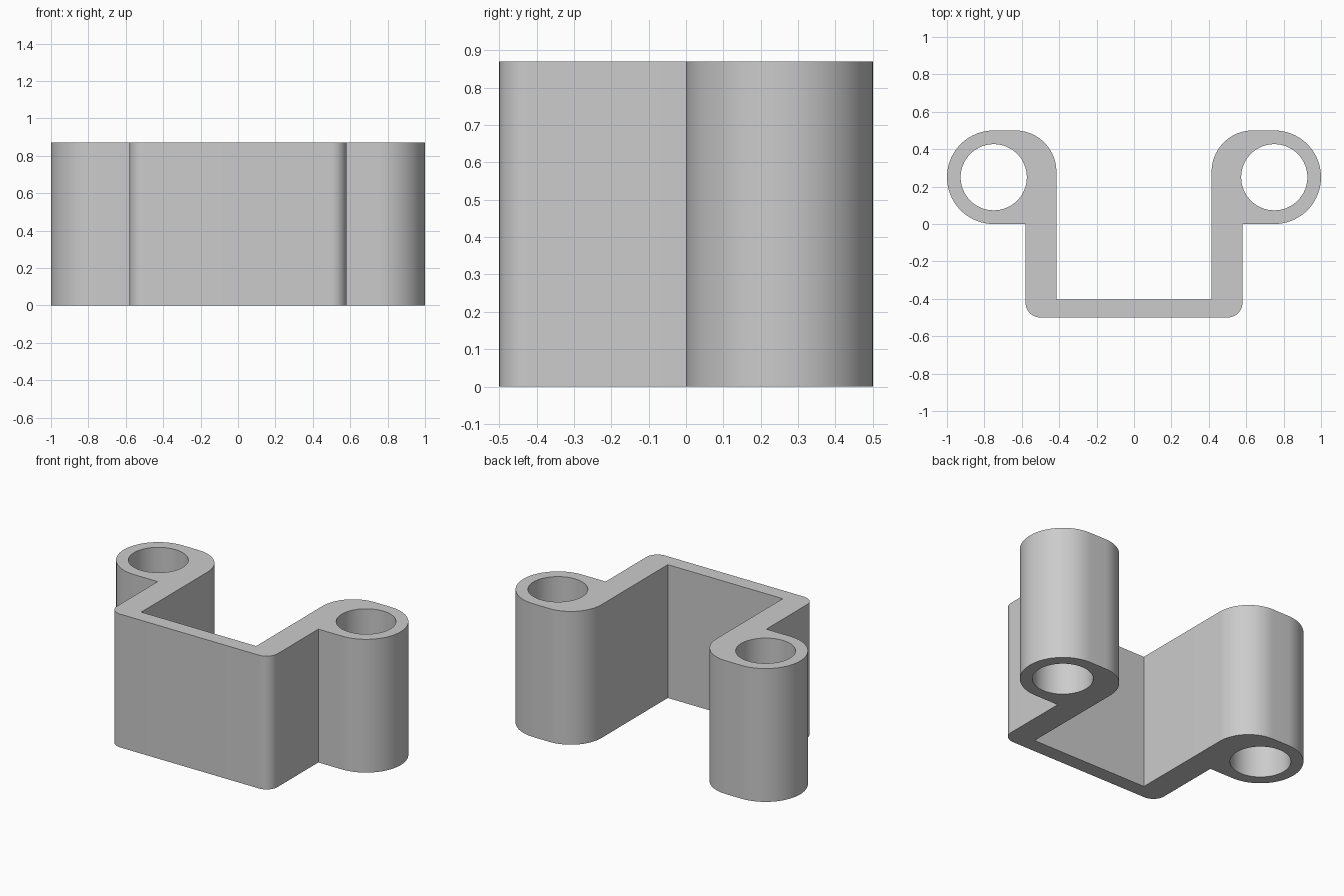
import bpy
from math import cos, sin, radians

HEIGHT = 0.87

cube = bpy.data.objects.get("Cube")
if cube:
    bpy.data.objects.remove(cube)

grey = bpy.data.materials.new("plain grey")
grey.use_nodes = True
colour = (0.6, 0.6, 0.6, 1)
grey.diffuse_color = colour
grey.node_tree.nodes["Principled BSDF"].inputs["Base Color"].default_value = colour


def arc(cx, cy, r, start, end, steps):
    angles = [radians(start + (end - start) * i / steps) for i in range(steps + 1)]
    return [(cx + r * cos(a), cy + r * sin(a)) for a in angles]


def mirrored(points):
    return [(-x, y) for x, y in reversed(points)]


# Left half of the bracket outline: rounded corner, side wall, lug, inner corner
half = arc(0.5, -0.42, 0.08, -90, 0, 12)
half += [(0.58, 0)]
half += arc(0.75, 0.25, 0.25, -90, 90, 48)
half += arc(0.635, 0.28, 0.22, 90, 180, 24)
half += [(0.415, -0.405)]
outline = half + mirrored(half)

# Round hole through each lug
hole = arc(0.75, 0.25, 0.177, 0, 360, 64)[:-1]

# Filled flat curve, extruded to full height
curve = bpy.data.curves.new("bracket_profile", "CURVE")
curve.dimensions = "2D"
curve.fill_mode = "BOTH"
curve.extrude = HEIGHT / 2
for loop in (outline, hole, mirrored(hole)):
    spline = curve.splines.new("POLY")
    spline.points.add(len(loop) - 1)
    for point, (x, y) in zip(spline.points, loop):
        point.co = (x, y, 0, 1)
    spline.use_cyclic_u = True
curve.materials.append(grey)

bracket = bpy.data.objects.new("bracket", curve)
bpy.context.collection.objects.link(bracket)
bracket.location.z = HEIGHT / 2

# Turn into a welded mesh with crisp rims
bpy.ops.object.select_all(action="DESELECT")
bracket.select_set(True)
bpy.context.view_layer.objects.active = bracket
bpy.ops.object.convert(target="MESH")
bpy.ops.object.mode_set(mode="EDIT")
bpy.ops.mesh.select_all(action="SELECT")
bpy.ops.mesh.remove_doubles(threshold=0.0001)
bpy.ops.mesh.normals_make_consistent(inside=False)
bpy.ops.object.mode_set(mode="OBJECT")
bpy.ops.object.shade_smooth_by_angle(angle=radians(30))
